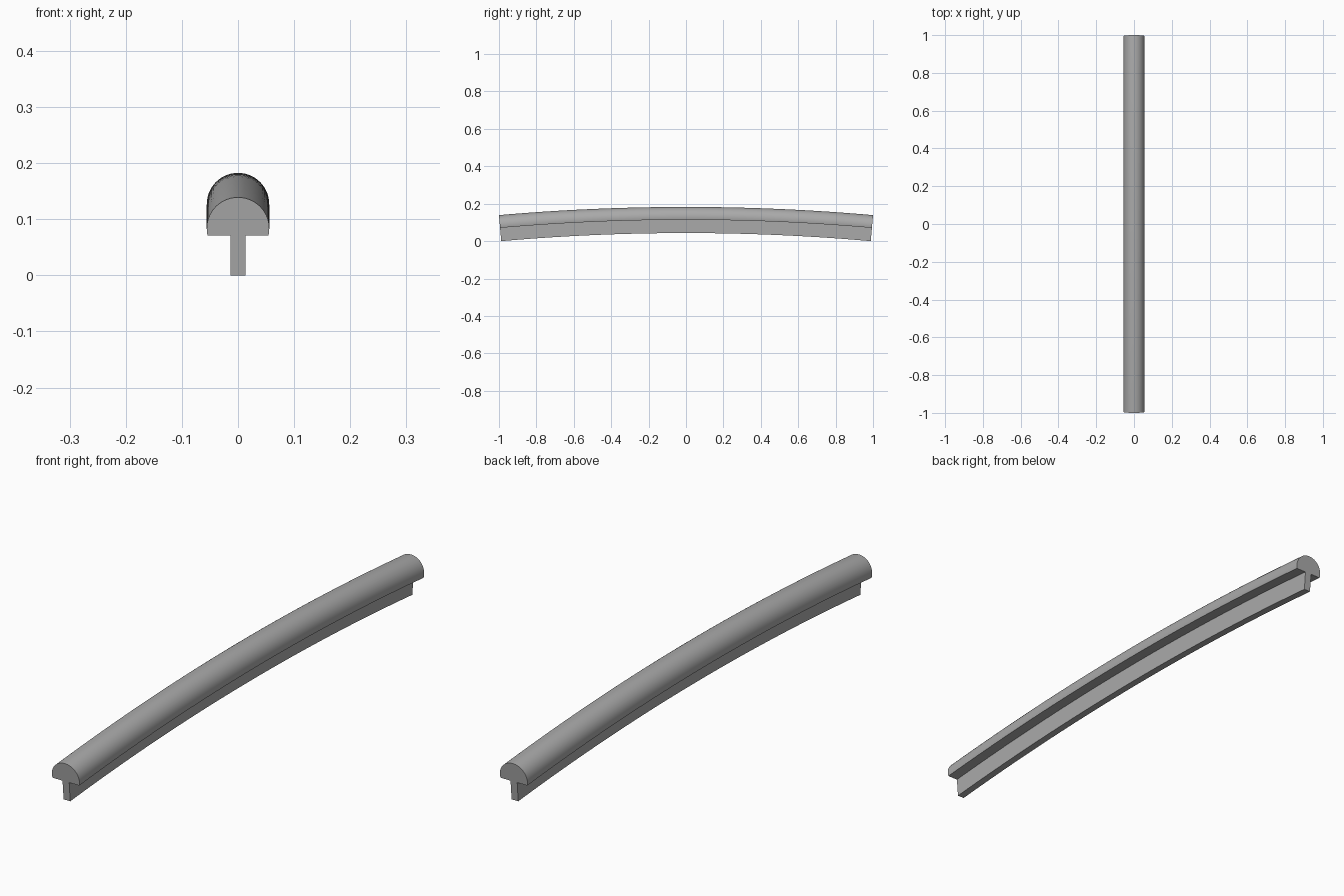
import bpy, bmesh, math

cube = bpy.data.objects.get("Cube")
if cube:
    bpy.data.objects.remove(cube, do_unlink=True)

HALF_ANGLE = math.radians(5)          # the strip bends through ten degrees
RADIUS = 1 / math.sin(HALF_ANGLE)     # bend radius at the crown
SPANS = 40
ROUND = 0.0557                        # radius of the rounded cap
UNDERSIDE = 0.0129                    # underside of cap below its round centre
WEB = 0.0134                          # half thickness of the web
HEIGHT = 0.1395                       # full depth of the section

grey = bpy.data.materials.new("grey")
grey.use_nodes = True
colour = (0.4, 0.4, 0.4, 1)
grey.diffuse_color = colour
grey.node_tree.nodes["Principled BSDF"].inputs["Base Color"].default_value = colour


def section():
    """Outline as (x, depth below crown): rounded cap, then the narrow web."""
    dip = math.asin(UNDERSIDE / ROUND)
    steps = 32
    points = []
    for i in range(steps + 1):
        a = -dip + (math.pi + 2 * dip) * i / steps
        points.append((ROUND * math.cos(a), ROUND - ROUND * math.sin(a)))
    shelf = ROUND + UNDERSIDE
    points += [(-WEB, shelf), (-WEB, HEIGHT), (WEB, HEIGHT), (WEB, shelf)]
    return points


# Sweep the T section along the shallow arc
bm = bmesh.new()
base = (RADIUS - HEIGHT) * math.cos(HALF_ANGLE)
rings = []
for s in range(SPANS + 1):
    t = HALF_ANGLE * (2 * s / SPANS - 1)
    rings.append([bm.verts.new((x, (RADIUS - d) * math.sin(t),
                                (RADIUS - d) * math.cos(t) - base))
                  for x, d in section()])
for a, b in zip(rings, rings[1:]):
    for i in range(len(a)):
        j = (i + 1) % len(a)
        bm.faces.new((a[i], a[j], b[j], b[i]))

# Flat ends
bm.faces.new(rings[0])
bm.faces.new(rings[-1])
bmesh.ops.recalc_face_normals(bm, faces=bm.faces)

mesh = bpy.data.meshes.new("curved_t_moulding")
bm.to_mesh(mesh)
bm.free()
mesh.materials.append(grey)
moulding = bpy.data.objects.new("curved_t_moulding", mesh)
bpy.context.collection.objects.link(moulding)

bpy.ops.object.select_all(action="DESELECT")
moulding.select_set(True)
bpy.context.view_layer.objects.active = moulding
bpy.ops.object.shade_smooth_by_angle(angle=math.radians(30))
